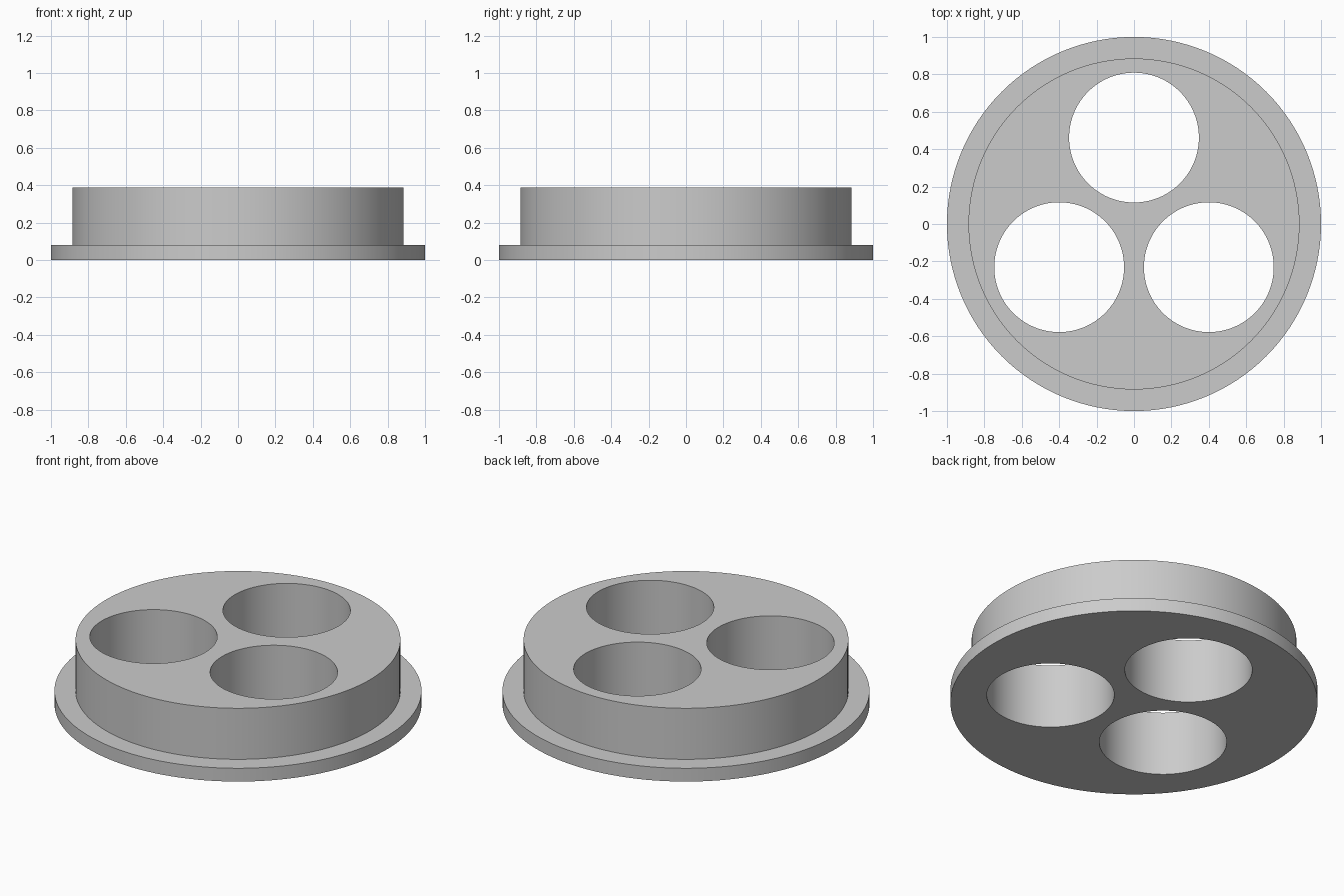
import bpy, bmesh, math

if "Cube" in bpy.data.objects:
    bpy.data.objects.remove(bpy.data.objects["Cube"], do_unlink=True)

FLANGE_R, PLUG_R = 1.0, 0.885
FLANGE_H, TOTAL_H = 0.08, 0.387
HOLE_R, HOLE_RING = 0.347, 0.462
SEGMENTS = 128

grey = bpy.data.materials.new("plain grey")
grey.use_nodes = True
colour = (0.6, 0.6, 0.6, 1)
grey.diffuse_color = colour
grey.node_tree.nodes["Principled BSDF"].inputs["Base Color"].default_value = colour


def turned(name, profile, location=(0, 0, 0)):
    """Closed solid of revolution from (radius, height) pairs."""
    bm = bmesh.new()
    rings = []
    for r, z in profile:
        rings.append([bm.verts.new((r * math.cos(a), r * math.sin(a), z))
                      for a in (math.tau * i / SEGMENTS for i in range(SEGMENTS))])
    for low, high in zip(rings, rings[1:]):
        for i in range(SEGMENTS):
            j = (i + 1) % SEGMENTS
            bm.faces.new((low[i], low[j], high[j], high[i]))
    bm.faces.new(rings[0][::-1])
    bm.faces.new(rings[-1])
    mesh = bpy.data.meshes.new(name)
    bm.to_mesh(mesh)
    bm.free()
    mesh.materials.append(grey)
    obj = bpy.data.objects.new(name, mesh)
    obj.location = location
    bpy.context.collection.objects.link(obj)
    return obj


# Flange and raised plug as one solid
body = turned("flanged_plug", [(FLANGE_R, 0), (FLANGE_R, FLANGE_H),
                               (PLUG_R, FLANGE_H), (PLUG_R, TOTAL_H)])
bpy.ops.object.select_all(action="DESELECT")
body.select_set(True)
bpy.context.view_layer.objects.active = body

# Three through holes, evenly spaced
for k in range(3):
    angle = math.radians(90 + 120 * k)
    cutter = turned("hole_cutter", [(HOLE_R, -0.1), (HOLE_R, TOTAL_H + 0.1)],
                    (HOLE_RING * math.cos(angle), HOLE_RING * math.sin(angle), 0))
    cutter.hide_render = True
    bpy.context.view_layer.update()
    cut = body.modifiers.new("hole", "BOOLEAN")
    cut.operation = "DIFFERENCE"
    cut.solver = "EXACT"
    cut.object = cutter
    bpy.ops.object.modifier_apply(modifier=cut.name)
    bpy.data.objects.remove(cutter, do_unlink=True)

# Smooth walls, crisp rims
bpy.ops.object.shade_smooth_by_angle(angle=math.radians(30))
